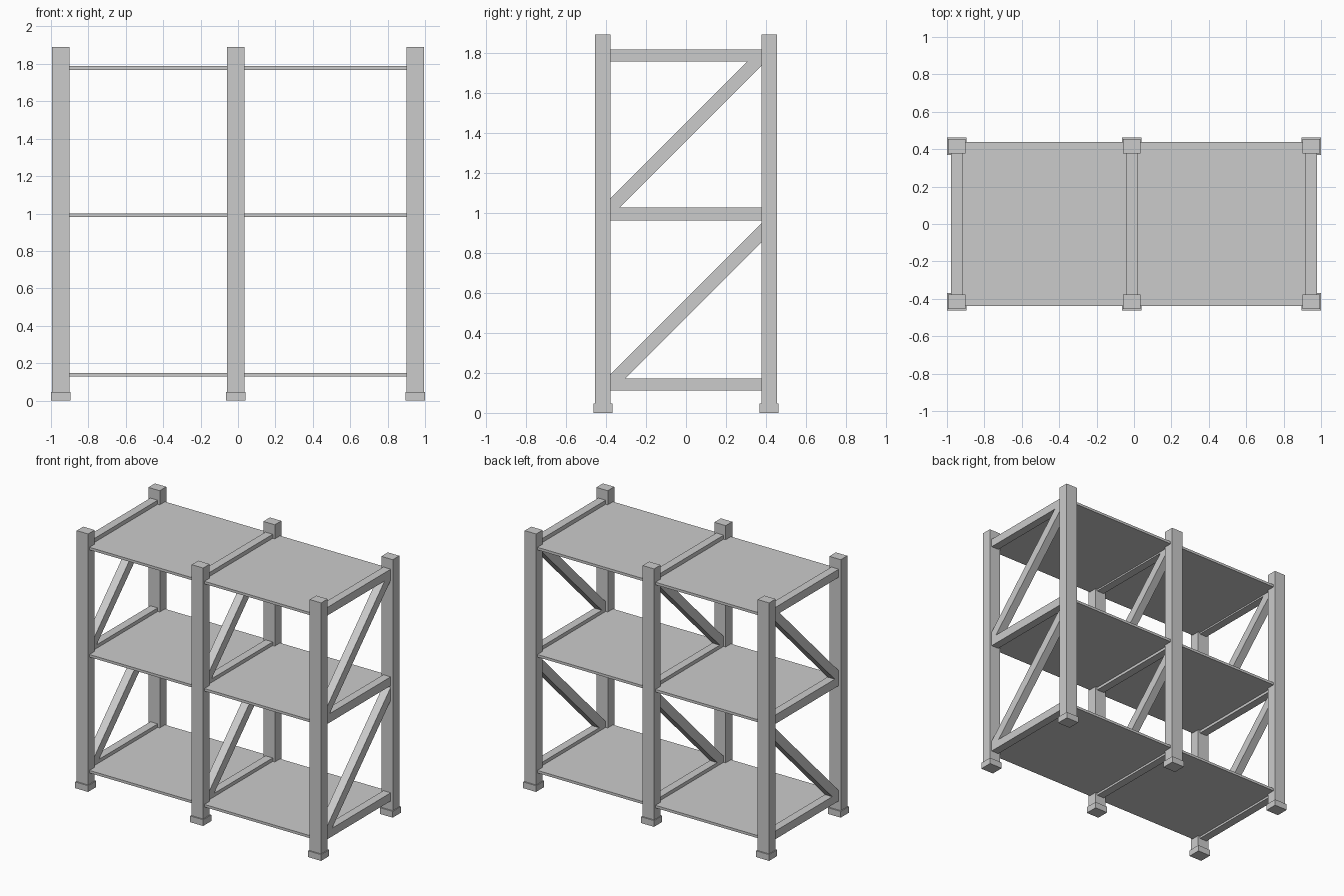
import bpy, bmesh

if "Cube" in bpy.data.objects:
    bpy.data.objects.remove(bpy.data.objects["Cube"])

FRAMES = {"left": -0.9475, "middle": -0.012, "right": 0.9475}
POST_Y = 0.416
INNER_Y = 0.378          # inner face of the posts
BEAM_W = 0.06
LEVELS = {"bottom": (0.143, 0.06), "middle": (0.993, 0.065), "top": (1.787, 0.06)}
SHELF_Z = {"bottom": 0.138, "middle": 0.99, "top": 1.778}


def box(name, centre, size):
    bpy.ops.mesh.primitive_cube_add(size=1, location=centre)
    ob = bpy.context.object
    ob.name = name
    ob.scale = size
    bpy.ops.object.transform_apply(location=False, rotation=False, scale=True)
    return ob


def side_prism(name, x, width, profile):
    """Extrude a (y, z) profile along x, centred on x."""
    bm = bmesh.new()
    face = bm.faces.new([bm.verts.new((x - width / 2, y, z)) for y, z in profile])
    ext = bmesh.ops.extrude_face_region(bm, geom=[face])
    verts = [g for g in ext["geom"] if isinstance(g, bmesh.types.BMVert)]
    bmesh.ops.translate(bm, verts=verts, vec=(width, 0, 0))
    bmesh.ops.recalc_face_normals(bm, faces=bm.faces)
    mesh = bpy.data.meshes.new(name)
    bm.to_mesh(mesh)
    bm.free()
    ob = bpy.data.objects.new(name, mesh)
    bpy.context.collection.objects.link(ob)
    return ob


# 45 degree braces, trimmed where they meet posts and beams
LOWER_BRACE = [(-INNER_Y, 0.173), (-0.303, 0.173), (INNER_Y, 0.853),
               (INNER_Y, 0.948), (-INNER_Y, 0.192)]
UPPER_BRACE = [(-INNER_Y, 1.025), (-0.333, 1.025), (INNER_Y, 1.736),
               (INNER_Y, 1.757), (0.307, 1.757), (-INNER_Y, 1.071)]

for side, x in FRAMES.items():
    # Posts with feet
    for end, s in (("front", -1), ("back", 1)):
        box(f"{side}_{end}_post", (x, s * POST_Y, 0.9455), (0.093, 0.076, 1.891))
        box(f"{side}_{end}_foot", (x, s * POST_Y, 0.023), (0.105, 0.095, 0.046))
    # Cross beams
    for level, (z, h) in LEVELS.items():
        box(f"{side}_{level}_beam", (x, 0, z), (BEAM_W, 2 * INNER_Y, h))
    # Diagonal braces
    side_prism(f"{side}_lower_brace", x, BEAM_W, LOWER_BRACE)
    side_prism(f"{side}_upper_brace", x, BEAM_W, UPPER_BRACE)

# Shelf boards, one per level, running through the frames
for level, z in SHELF_Z.items():
    box(f"{level}_shelf", (0, 0, z), (1.895, 0.878, 0.019))
